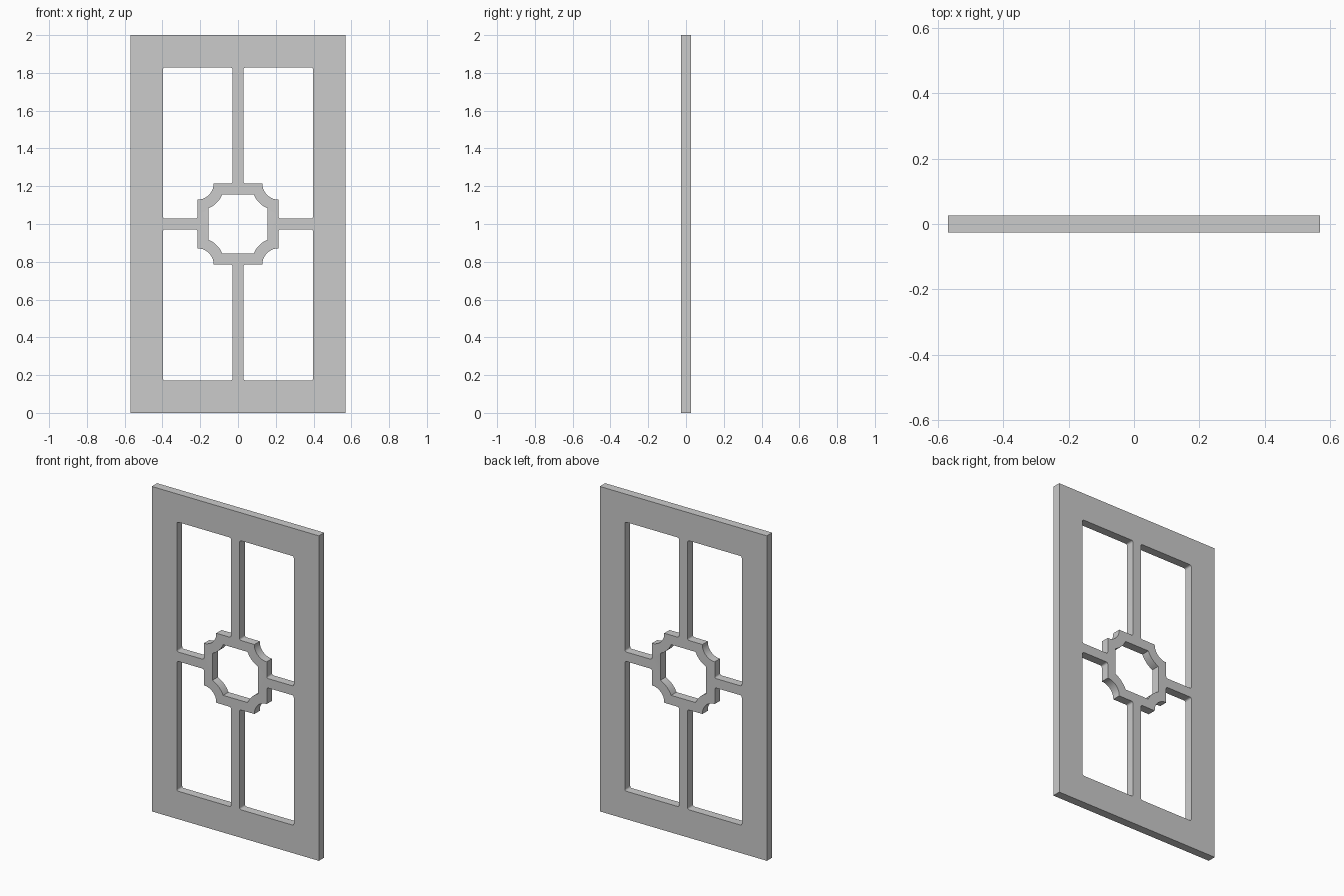
import bpy, bmesh
from math import cos, sin, pi, atan2, hypot, radians
from mathutils import Vector, Matrix

if "Cube" in bpy.data.objects:
    bpy.data.objects.remove(bpy.data.objects["Cube"])

HALF_W, HALF_H, HALF_T = 0.569, 1.0, 0.026   # panel half sizes
OPEN_X, OPEN_Z, BAR = 0.398, 0.828, 0.029    # opening limits, bar half width
RING, RING_IN = 0.214, 0.156                 # ring outer and inner half sizes
FILLET = 0.011


def fillet(prev, corner, nxt, r=FILLET, n=4):
    """Small round on a right-angled corner."""
    p, c, q = Vector(prev), Vector(corner), Vector(nxt)
    a, b = (p - c).normalized() * r, (q - c).normalized() * r
    return [tuple(c + a * (1 - sin(t)) + b * (1 - cos(t)))
            for t in (i * pi / 2 / n for i in range(n + 1))]


def scoop(radius, start, end, n=10):
    """Concave arc centred on the ring's square corner."""
    return [(RING + radius * cos(start + (end - start) * i / n),
             RING + radius * sin(start + (end - start) * i / n)) for i in range(n + 1)]


def quadrants(points):
    """Mirror an upper right outline into each of the four quadrants."""
    return [[(sx * x, sz * z) for x, z in points] for sx in (1, -1) for sz in (1, -1)]


# Window light: rectangle with the scooped ring corner cut from it
corners = [(RING, BAR), (OPEN_X, BAR), (OPEN_X, OPEN_Z), (BAR, OPEN_Z), (BAR, RING)]
ends = [(RING, 0.13)] + corners + [(0.13, RING)]
light = [ends[0]]
for i in range(1, 6):
    light += fillet(ends[i - 1], ends[i], ends[i + 1])
light.append(ends[-1])
light += scoop(0.085, radians(190), radians(260))

# Centre opening: scooped octagon, one arc per corner
flat = 0.083
r_in = hypot(RING - flat, RING - RING_IN)
a0 = atan2(RING_IN - RING, flat - RING) % (2 * pi)
arc = scoop(r_in, 3 * pi - pi / 2 - a0, a0)   # runs from the side to the top
centre = []
for k in range(4):
    c, s = round(cos(k * pi / 2)), round(sin(k * pi / 2))
    centre += [(c * x - s * z, s * x + c * z) for x, z in arc]

frame = [(-HALF_W, -HALF_H), (HALF_W, -HALF_H), (HALF_W, HALF_H), (-HALF_W, HALF_H)]

# Filled outline with five openings, thickened
curve = bpy.data.curves.new("window_panel", 'CURVE')
curve.dimensions, curve.fill_mode, curve.extrude = '2D', 'BOTH', HALF_T
for loop in [frame, centre] + quadrants(light):
    spline = curve.splines.new('POLY')
    spline.points.add(len(loop) - 1)
    for pt, (x, z) in zip(spline.points, loop):
        pt.co = (x, z, 0, 1)
    spline.use_cyclic_u = True
panel = bpy.data.objects.new("window_panel", curve)
bpy.context.collection.objects.link(panel)
bpy.context.view_layer.objects.active = panel
panel.select_set(True)
bpy.ops.object.convert(target='MESH')

# Weld the faces and walls, stand the panel upright
panel = bpy.context.object
bm = bmesh.new()
bm.from_mesh(panel.data)
bmesh.ops.remove_doubles(bm, verts=bm.verts, dist=0.0001)
bmesh.ops.transform(bm, verts=bm.verts,
                    matrix=Matrix.Translation((0, 0, HALF_H)) @ Matrix.Rotation(pi / 2, 4, 'X'))
bmesh.ops.recalc_face_normals(bm, faces=bm.faces)
bm.to_mesh(panel.data)
bm.free()
bpy.ops.object.shade_smooth_by_angle(angle=radians(30))
